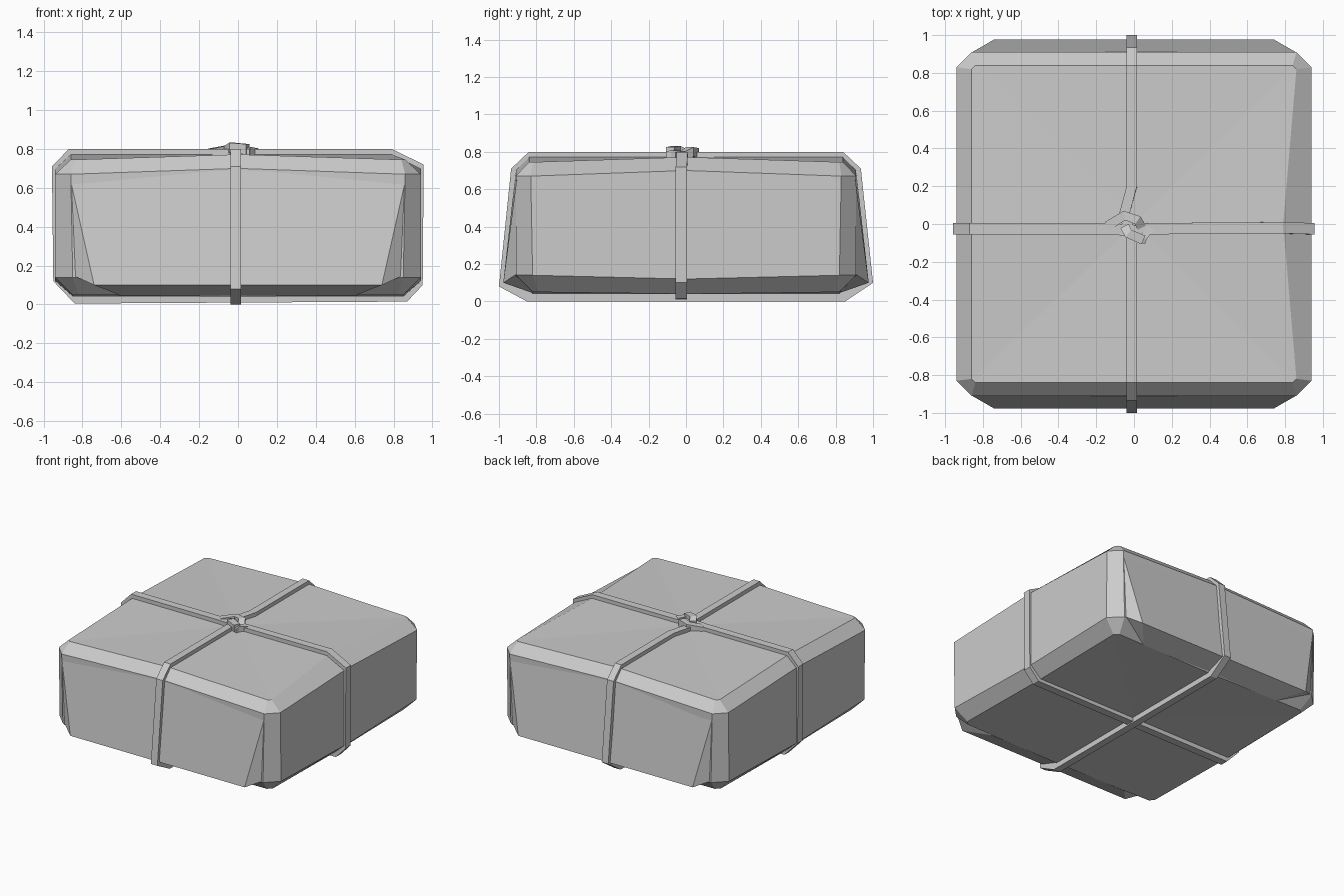
import bpy
import bmesh
from mathutils import Vector

cube = bpy.data.objects.get("Cube")
if cube:
    bpy.data.objects.remove(cube, do_unlink=True)

GREY = (0.6, 0.6, 0.6, 1)
paper = bpy.data.materials.new("plain grey")
paper.use_nodes = True
paper.diffuse_color = GREY
paper.node_tree.nodes["Principled BSDF"].inputs["Base Color"].default_value = GREY


def finish(name, bm):
    bmesh.ops.recalc_face_normals(bm, faces=bm.faces)
    mesh = bpy.data.meshes.new(name)
    bm.to_mesh(mesh)
    bm.free()
    mesh.materials.append(paper)
    obj = bpy.data.objects.new(name, mesh)
    bpy.context.collection.objects.link(obj)
    return obj


def bridge(bm, a, b, closed=True):
    n = len(a)
    for i in range(n if closed else n - 1):
        j = (i + 1) % n
        bm.faces.new((a[i], a[j], b[j], b[i]))


def body_ring(bm, hx, hy, cut, z_corner, z_mid, mid_right=None):
    """Rectangle with cut corners and a middle point on every side."""
    pts = []
    for sx, sy in ((1, 1), (-1, 1), (-1, -1), (1, -1)):
        ends = [(sx * hx, sy * (hy - cut)), (sx * (hx - cut), sy * hy)]
        if sx * sy < 0:
            ends.reverse()
        pts += [(*e, z_corner) for e in ends]
        # middle of the side that follows this corner
        mid = (0, sy * hy) if sx * sy > 0 else (sx * hx, 0)
        if mid[0] > 0 and mid_right:
            mid = (mid_right, 0)
        pts.append((*mid, z_mid))
    return [bm.verts.new(p) for p in pts]


# Parcel body: stacked rings closed by a fan at top and bottom
bm = bmesh.new()
rings = [
    body_ring(bm, 0.85, 0.82, 0.03, 0.05, 0.04),
    body_ring(bm, 0.94, 0.91, 0.09, 0.14, 0.12),
    body_ring(bm, 0.94, 0.91, 0.08, 0.67, 0.70),
    body_ring(bm, 0.86, 0.84, 0.02, 0.745, 0.772, 0.79),
]
for low, high in zip(rings, rings[1:]):
    bridge(bm, low, high)
for ring, z in ((rings[0], 0.04), (rings[-1], 0.772)):
    centre = bm.verts.new((0, 0, z))
    for i in range(len(ring)):
        bm.faces.new((ring[i], ring[(i + 1) % len(ring)], centre))
finish("parcel_body", bm)


# Folded paper flaps that flare out towards the bottom
def flap(name, side):
    bm = bmesh.new()
    half = [(0.865, 0.905, 0.655), (0.74, 0.977, 0.1),
            (0.6, 0.82, 0.045), (0.85, 0.9, 0.15)]
    pts = [(s * x, side * y, z) for s in (-1, 1) for x, y, z in half]
    pts.append((0, side * 0.911, 0.69))
    for p in pts:
        bm.verts.new(p)
    bmesh.ops.convex_hull(bm, input=bm.verts)
    bmesh.ops.dissolve_limit(bm, angle_limit=0.02, verts=bm.verts, edges=bm.edges)
    finish(name, bm)


flap("front_flap", -1)
flap("back_flap", 1)


# String loops: (along, height, sideways shift) swept as a square band
def string_loop(name, path, width, offset, along_x):
    bm = bmesh.new()
    sections = []
    for u, z, shift in path:
        inner = (u * 0.95, 0.4 + (z - 0.4) * 0.87)
        section = []
        for (a, h), s in (((u, z), -1), ((u, z), 1), (inner, 1), (inner, -1)):
            b = offset + shift + s * width / 2
            section.append(bm.verts.new((a, b, h) if along_x else (b, a, h)))
        sections.append(section)
    for a, b in zip(sections, sections[1:] + sections[:1]):
        bridge(bm, a, b)
    finish(name, bm)


string_loop("string_lengthwise", [
    (-0.84, 0.8, 0), (-0.935, 0.71, 0), (-1, 0.08, 0), (-0.85, 0.0, 0),
    (0.85, 0.0, 0), (1, 0.1, 0), (0.935, 0.71, 0), (0.84, 0.8, 0),
    (0.2, 0.8, 0), (0.05, 0.8, -0.04), (-0.07, 0.8, 0)], 0.055, -0.012, False)
string_loop("string_crosswise", [
    (-0.87, 0.8, 0), (-0.957, 0.71, 0), (-0.95, 0.12, 0), (-0.84, 0.005, 0),
    (0.87, 0.015, 0), (0.95, 0.1, 0), (0.955, 0.72, 0), (0.79, 0.8, 0.005),
    (0.08, 0.8, 0), (0, 0.8, -0.01), (-0.14, 0.8, 0)], 0.06, -0.025, True)


# Knot: short square strands crossing over the middle
def strand(name, path, width=0.05, depth=0.05):
    bm = bmesh.new()
    pts = [Vector(p) for p in path]
    sections = []
    for i, p in enumerate(pts):
        way = pts[min(i + 1, len(pts) - 1)] - pts[max(i - 1, 0)]
        side = Vector((-way.y, way.x, 0)).normalized() * width / 2
        down = Vector((0, 0, -depth))
        sections.append([bm.verts.new(v) for v in
                         (p + side, p - side, p - side + down, p + side + down)])
    for a, b in zip(sections, sections[1:]):
        bridge(bm, a, b)
    bm.faces.new(sections[0])
    bm.faces.new(sections[-1])
    finish(name, bm)


strand("knot_upper_strand", [(-0.14, -0.01, 0.802), (-0.05, 0.045, 0.82),
                             (0.02, 0.02, 0.825), (0.04, -0.02, 0.8)])
strand("knot_lower_strand", [(-0.05, -0.01, 0.815), (-0.03, -0.05, 0.832),
                             (0.05, -0.085, 0.825)])
strand("knot_side_strand", [(0.09, -0.02, 0.803), (0.05, -0.07, 0.81),
                            (0.04, -0.1, 0.8)], 0.04)
